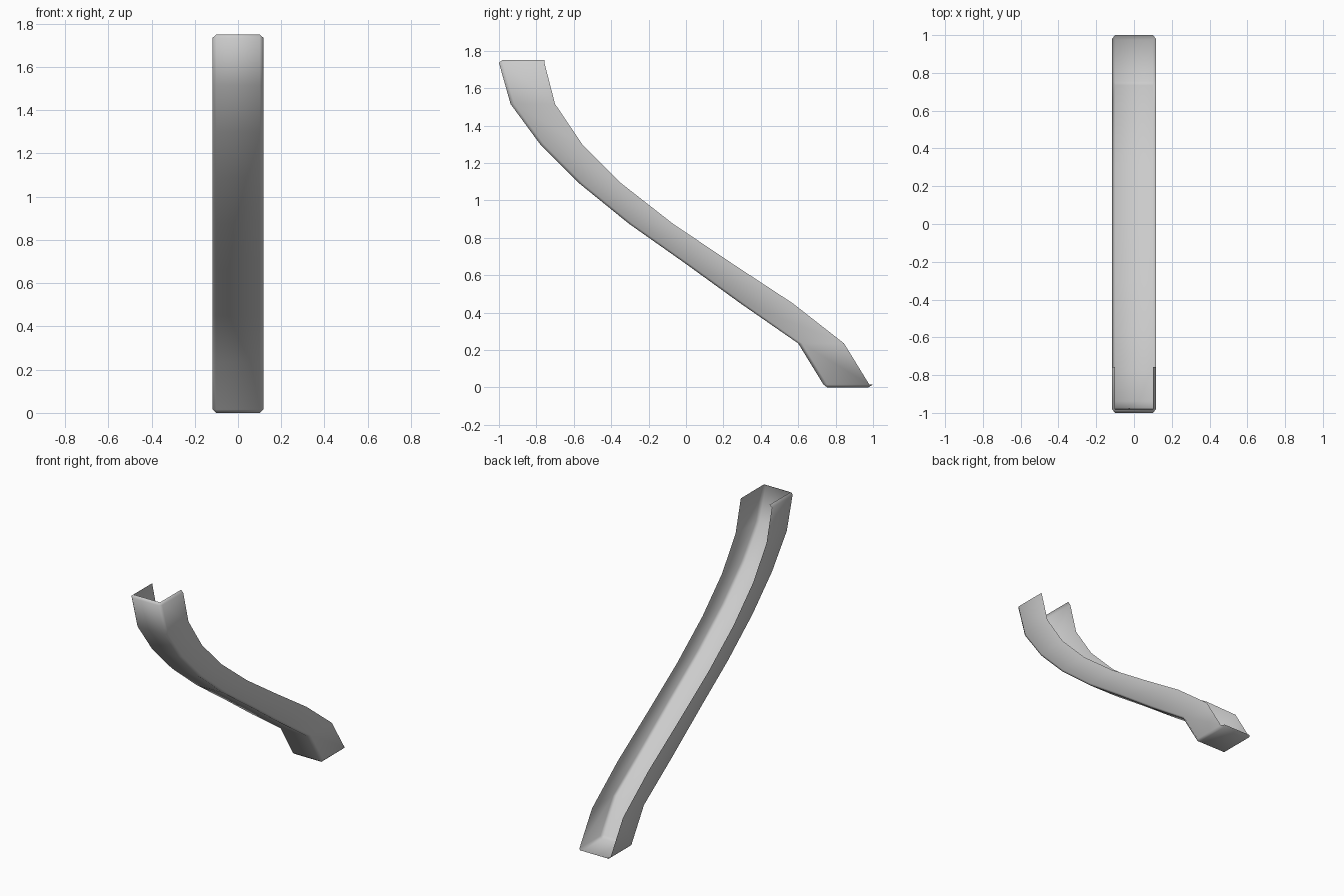
import bpy
import bmesh

cube = bpy.data.objects.get("Cube")
if cube:
    bpy.data.objects.remove(cube, do_unlink=True)

W, C = 0.117, 0.1  # half width of the walls and of the flat panel

mat = bpy.data.materials.new("light grey")
mat.use_nodes = True
mat.diffuse_color = (0.6, 0.6, 0.6, 1)
bsdf = mat.node_tree.nodes["Principled BSDF"]
bsdf.inputs["Base Color"].default_value = (0.6, 0.6, 0.6, 1)
bsdf.inputs["Roughness"].default_value = 0.8

# side profile: height, front edge y, back edge y
profile = [(1.735, -1.0, -0.757), (1.515, -0.938, -0.70), (1.3, -0.78, -0.555),
           (1.09, -0.57, -0.345), (0.875, -0.305, -0.07), (0.66, 0.0, 0.25),
           (0.45, 0.29, 0.57), (0.235, 0.6, 0.845), (0.015, 0.735, 0.98)]

bm = bmesh.new()


def section(z, front, back, wall, flat, cut):
    """One U-shaped cross-section, running right wall, front panel, left wall."""
    half = [(wall, back), (wall, front + cut), (flat, front)]
    points = [(-x, y) for x, y in half] + half[::-1]
    return [bm.verts.new((x, y, z)) for x, y in points]


def bridge(a, b):
    for i in range(len(a) - 1):
        bm.faces.new((a[i], a[i + 1], b[i + 1], b[i]))


# open channel with chamfered front edges
rows = [section(z, f, b, W, C, 0.02) for z, f, b in profile]
for upper, lower in zip(rows, rows[1:]):
    bridge(upper, lower)


def inner_row(z, front, back):
    points = [(-C, back), (-C, front), (C, front), (C, back)]
    return [bm.verts.new((x, y, z)) for x, y in points]


def chamfer(edge, inner):
    """Narrow slanted rim between a channel end and an inset outline."""
    bm.faces.new((edge[0], edge[1], inner[1], inner[0]))
    bm.faces.new((edge[1], edge[2], inner[1]))
    bm.faces.new((edge[2], edge[3], inner[2], inner[1]))
    bm.faces.new((edge[3], edge[4], inner[2]))
    bm.faces.new((edge[4], edge[5], inner[3], inner[2]))


# top lip
chamfer(rows[0], inner_row(1.75, -0.983, -0.757))

# foot plate with a raised back lip
foot = inner_row(0, 0.755, 0.975)
chamfer(rows[-1], foot)
bm.faces.new(foot)
lip = [bm.verts.new((x, 1.0, 0.015)) for x in (-C, C)]
bm.faces.new((foot[0], foot[3], lip[1], lip[0]))
bm.faces.new((foot[0], lip[0], rows[-1][0]))
bm.faces.new((foot[3], rows[-1][-1], lip[1]))

bmesh.ops.recalc_face_normals(bm, faces=bm.faces)
# the front panel must face forward
panel = next(f for f in bm.faces if rows[0][2] in f.verts and rows[1][3] in f.verts)
if panel.normal.y > 0:
    bmesh.ops.reverse_faces(bm, faces=bm.faces)
for face in bm.faces:
    face.smooth = True

mesh = bpy.data.meshes.new("curved_channel")
bm.to_mesh(mesh)
bm.free()
mesh.materials.append(mat)
channel = bpy.data.objects.new("curved_channel", mesh)
bpy.context.collection.objects.link(channel)
